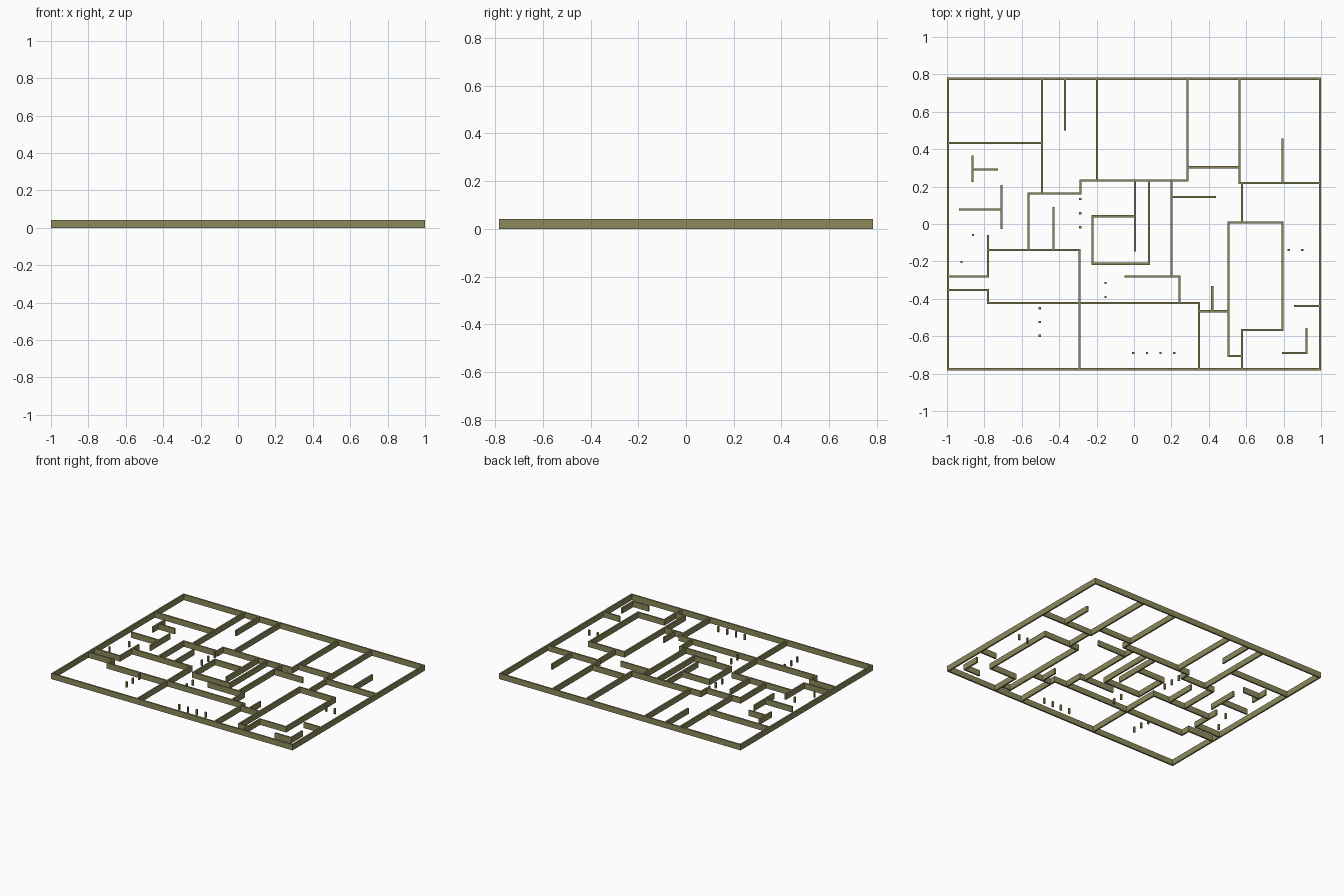
import bpy, bmesh

if "Cube" in bpy.data.objects:
    bpy.data.objects.remove(bpy.data.objects["Cube"])

H = 0.042    # wall height
T = 0.012    # wall thickness
X, Y = 0.994, 0.777   # centre lines of the outer walls

olive = bpy.data.materials.new("olive wall")
olive.diffuse_color = (0.262, 0.254, 0.108, 1)
olive.use_nodes = True
olive.node_tree.nodes["Principled BSDF"].inputs["Base Color"].default_value = olive.diffuse_color


def add_box(bm, x0, x1, y0, y1):
    """Upright block from the ground to wall height."""
    v = [bm.verts.new((x, y, z)) for z in (0, H)
         for x, y in ((x0, y0), (x1, y0), (x1, y1), (x0, y1))]
    bm.faces.new(v[3::-1])
    bm.faces.new(v[4:])
    for i in range(4):
        j = (i + 1) % 4
        bm.faces.new((v[i], v[j], v[j + 4], v[i + 4]))


def finish(name, bm):
    mesh = bpy.data.meshes.new(name)
    bm.to_mesh(mesh)
    bm.free()
    mesh.materials.append(olive)
    bpy.context.collection.objects.link(bpy.data.objects.new(name, mesh))


def walls(name, *paths):
    """Square-ended walls along axis-aligned plan paths."""
    bm = bmesh.new()
    h = T / 2
    for path in paths:
        for (ax, ay), (bx, by) in zip(path, path[1:]):
            add_box(bm, min(ax, bx) - h, max(ax, bx) + h,
                    min(ay, by) - h, max(ay, by) + h)
    finish(name, bm)


def columns(name, points):
    bm = bmesh.new()
    h = 0.006
    for x, y in points:
        add_box(bm, x - h, x + h, y - h, y + h)
    finish(name, bm)


# Perimeter
walls("outer_walls", [(-X, -Y), (X, -Y), (X, Y), (-X, Y), (-X, -Y)])

# Rooms along the back
walls("back_rooms",
      [(-X, .433), (-.492, .433)],
      [(-.492, Y), (-.492, .163)],
      [(-.369, Y), (-.369, .506)],
      [(-.198, Y), (-.198, .232)],
      [(.286, Y), (.286, .232)],
      [(.286, .304), (.564, .304)],
      [(.564, Y), (.564, .219), (X, .219)],
      [(.794, .219), (.794, .450)])

# Central core
walls("central_core",
      [(-.291, -.139), (-.564, -.139), (-.564, .163), (-.286, .163),
       (-.286, .232), (.286, .232)],
      [(-.430, -.139), (-.430, .086)],
      [(.005, .232), (.005, -.140)],
      [(.080, .232), (.080, -.212), (-.222, -.212), (-.222, .042), (.005, .042)],
      [(.200, .232), (.200, -.281)],
      [(-.044, -.281), (.243, -.281), (.243, -.423)],
      [(.200, .144), (.432, .144)])

# Left side entrance, corridor and front room dividers
walls("left_and_front_rooms",
      [(-X, -.281), (-.781, -.281), (-.781, -.064)],
      [(-.781, -.139), (-.291, -.139), (-.291, -Y)],
      [(-X, -.353), (-.781, -.353), (-.781, -.423), (.348, -.423), (.348, -Y)],
      [(.348, -.466), (.505, -.466)],
      [(.418, -.466), (.418, -.338)])

# Large right hall
walls("right_hall",
      [(.578, .219), (.578, .008)],
      [(.578, -.706), (.505, -.706), (.505, .008), (.794, .008),
       (.794, -.567), (.578, -.567), (.578, -Y)],
      [(.861, -.439), (X, -.439)],
      [(.797, -.690), (.922, -.690), (.922, -.562)])

# Free-standing T partitions
walls("t_partitions",
      [(-.864, .359), (-.864, .231)],
      [(-.864, .291), (-.732, .291)],
      [(-.709, .202), (-.709, -.021)],
      [(-.930, .077), (-.709, .077)])

# Small columns, in rows
columns("left_columns", [(-.861, -.059), (-.922, -.203)])
columns("core_columns", [(-.287, .133 - .075 * i) for i in range(3)])
columns("corridor_columns", [(-.152, -.316), (-.152, -.390)])
columns("front_left_columns", [(-.504, -.450 - .074 * i) for i in range(3)])
columns("front_columns", [(-.004 + .073 * i, -.690) for i in range(4)])
columns("right_columns", [(.828, -.139), (.900, -.139)])
